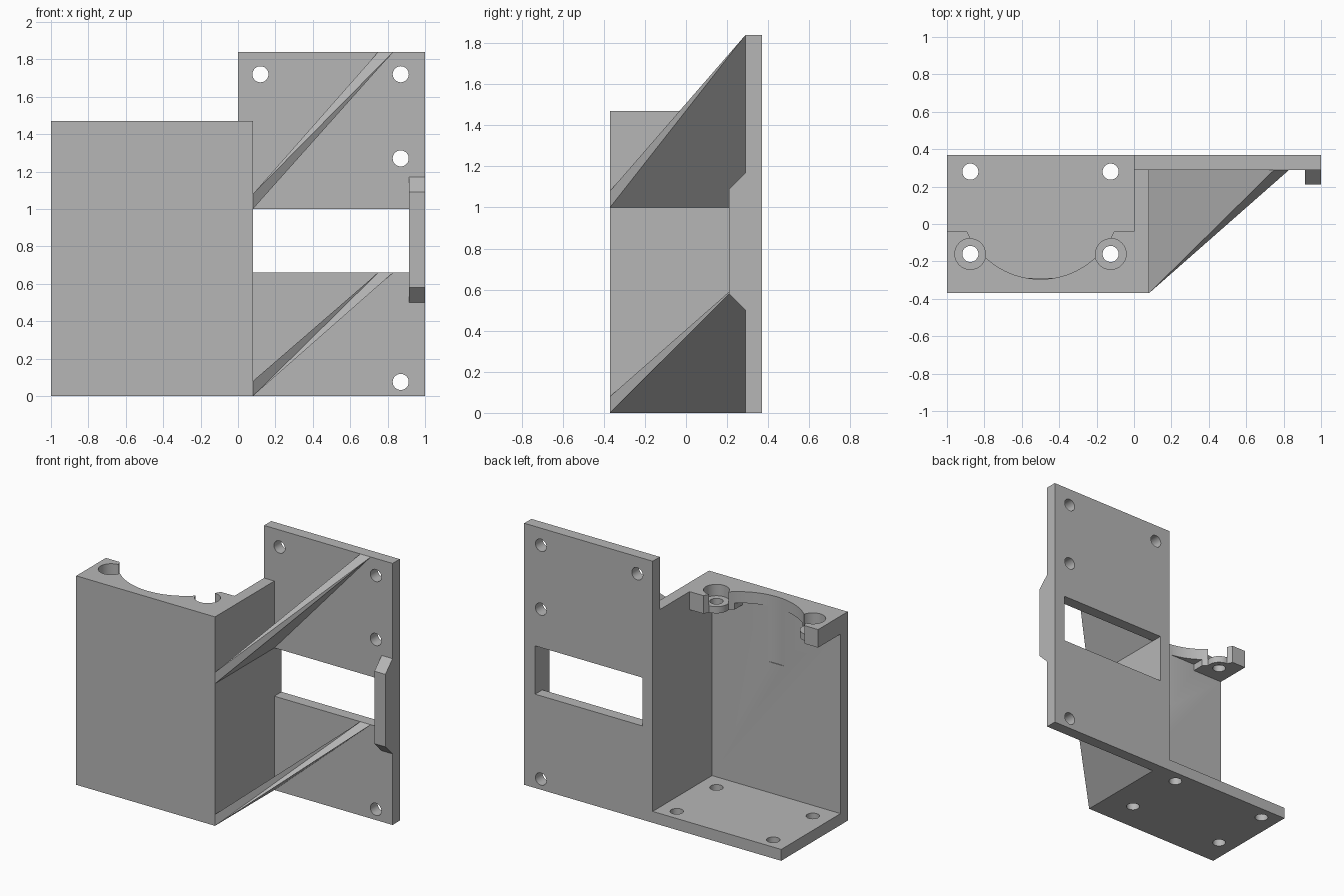
import bpy, bmesh
from math import cos, sin, tau

if "Cube" in bpy.data.objects:
    bpy.data.objects.remove(bpy.data.objects["Cube"], do_unlink=True)

grey = bpy.data.materials.new("plain grey")
grey.use_nodes = True
grey.diffuse_color = (0.47, 0.47, 0.47, 1)
grey.node_tree.nodes["Principled BSDF"].inputs["Base Color"].default_value = grey.diffuse_color

T = 0.08            # wall thickness
FRONT, BACK = -0.37, 0.37
TOP, HIGH = 1.47, 1.84
PLATE = BACK - T    # front face of the mounting plate


def finish(name, bm):
    bmesh.ops.recalc_face_normals(bm, faces=bm.faces)
    mesh = bpy.data.meshes.new(name)
    bm.to_mesh(mesh)
    bm.free()
    mesh.materials.append(grey)
    obj = bpy.data.objects.new(name, mesh)
    bpy.context.scene.collection.objects.link(obj)
    return obj


def prism(name, outline, low, high, axis="z"):
    """Extrude a 2D outline along z (x, y), y (x, z) or x (y, z)."""
    place = {"z": lambda a, b, c: (a, b, c),
             "y": lambda a, b, c: (a, c, b),
             "x": lambda a, b, c: (c, a, b)}[axis]
    bm = bmesh.new()
    rings = [[bm.verts.new(place(a, b, c)) for a, b in outline] for c in (low, high)]
    for ring in rings:
        bm.faces.new(ring)
    n = len(outline)
    for i in range(n):
        j = (i + 1) % n
        bm.faces.new((rings[0][i], rings[0][j], rings[1][j], rings[1][i]))
    return finish(name, bm)


def rect(a0, a1, b0, b1):
    return [(a0, b0), (a1, b0), (a1, b1), (a0, b1)]


def circle(a, b, r, n=32):
    return [(a + r * cos(tau * i / n), b + r * sin(tau * i / n)) for i in range(n)]


def combine(obj, tool, operation):
    """Apply a boolean and discard the tool."""
    mod = obj.modifiers.new("bool", "BOOLEAN")
    mod.operation, mod.solver, mod.object = operation, "EXACT", tool
    bpy.context.view_layer.update()
    graph = bpy.context.evaluated_depsgraph_get()
    mesh = bpy.data.meshes.new_from_object(obj.evaluated_get(graph))
    obj.modifiers.clear()
    obj.data = mesh
    bpy.data.objects.remove(tool, do_unlink=True)


# Housing: L-shaped walls, floor and top shelf
housing = prism("motor_housing", [(-1, FRONT), (T, FRONT), (T, PLATE), (0, PLATE),
                                  (0, FRONT + T), (-1, FRONT + T)], 0, TOP)
combine(housing, prism("floor", rect(-1, 0, FRONT, BACK), 0, T), "UNION")
combine(housing, prism("shelf", rect(-1, 0, FRONT, -0.04), TOP - T, TOP), "UNION")

# Thicker corner blocks under the shelf
for x0, x1 in ((-1, -0.765), (-0.235, 0)):
    combine(housing, prism("block", rect(x0, x1, FRONT, -0.04), TOP - 0.127, TOP), "UNION")

# Round motor opening in the shelf
combine(housing, prism("opening", circle(-0.5, 0.135, 0.43, 96), 1, 2), "DIFFERENCE")

# Round screw seats, counterbores and through holes
for x in (-0.875, -0.125):
    combine(housing, prism("seat", circle(x, -0.16, T + 0.003), TOP - 0.127, TOP - T), "UNION")
    combine(housing, prism("bore", circle(x, -0.16, T + 0.003), TOP - T, 2), "DIFFERENCE")
    for y in (-0.16, 0.28):
        combine(housing, prism("hole", circle(x, y, 0.043), -1, 2), "DIFFERENCE")

# Mounting plate with its window and screw holes
plate = prism("mounting_plate", rect(0, 1, 0, HIGH), PLATE, BACK, "y")
combine(plate, prism("window", rect(T, 0.915, 0.66, 1), 0, 1, "y"), "DIFFERENCE")
for x, z in ((0.12, 1.72), (0.87, 1.72), (0.87, 1.27), (0.87, 0.075)):
    combine(plate, prism("hole", circle(x, z, 0.043), 0, 1, "y"), "DIFFERENCE")

# Chamfered rib beside the window
rib = prism("window_rib", [(PLATE, 0.5), (PLATE - T, 0.58), (PLATE - T, 1.09), (PLATE, 1.17)],
            0.915, 1, "x")


# Sloping triangular gussets between the side wall and the plate
def gusset(name, low, high, split_up):
    bm = bmesh.new()
    p, q, r, a, b, c = [bm.verts.new(v) for v in (
        (T, FRONT, low), (0.83, PLATE, high), (T, PLATE, low),
        (T, FRONT, low + T), (0.75, PLATE, high), (T, PLATE, low + T))]
    edge = [(a, p, q), (a, q, b)] if split_up else [(p, a, b), (p, b, q)]
    for face in [(p, q, r), (a, b, c), (p, r, c, a), (r, q, b, c)] + edge:
        bm.faces.new(face)
    return finish(name, bm)


gussets = [gusset("upper_gusset", 1, HIGH, True), gusset("lower_gusset", 0, 0.66, False)]

# Smooth the round cuts, keep corners crisp
bpy.ops.object.select_all(action="DESELECT")
for obj in (housing, plate):
    obj.select_set(True)
    bpy.context.view_layer.objects.active = obj
bpy.ops.object.shade_smooth_by_angle()
